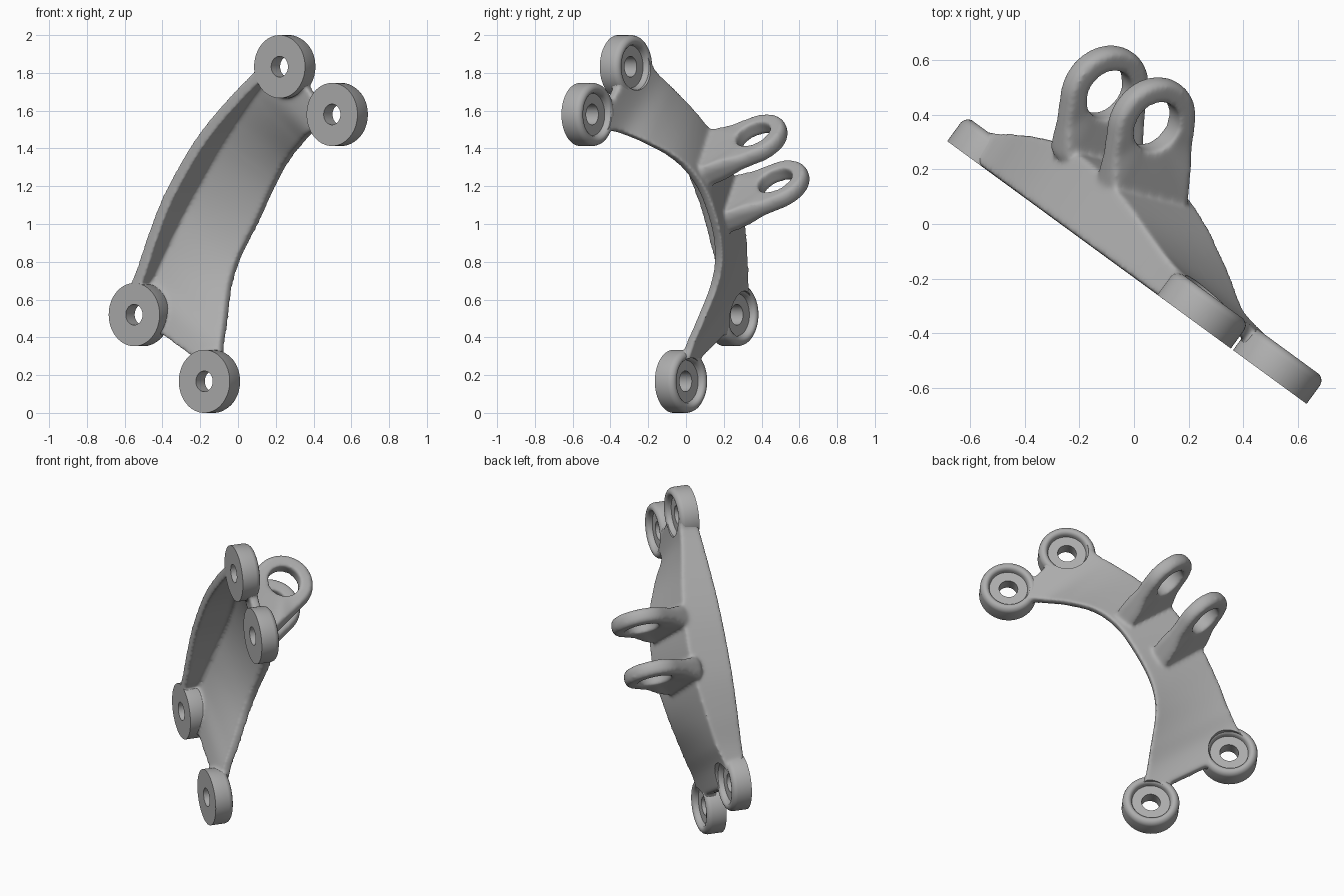
import bpy, bmesh, math
from mathutils import Vector

if "Cube" in bpy.data.objects:
    bpy.data.objects.remove(bpy.data.objects["Cube"])

# Mounting plane frame: u along the plane, v up, w out of its back
ALONG = Vector((0.807, -0.59, 0))
UP = Vector((0, 0, 1))
OUT = Vector((0.59, 0.807, 0))


def place(u, v, w):
    return ALONG * u + UP * v + OUT * (w - 0.159)


metal = bpy.data.materials.new("grey_metal")
metal.use_nodes = True
grey = (0.42, 0.42, 0.42, 1)
metal.diffuse_color = grey
metal.node_tree.nodes["Principled BSDF"].inputs["Base Color"].default_value = grey


def finish(name, bm):
    bmesh.ops.recalc_face_normals(bm, faces=bm.faces)
    mesh = bpy.data.meshes.new(name)
    bm.to_mesh(mesh)
    bm.free()
    mesh.materials.append(metal)
    ob = bpy.data.objects.new(name, mesh)
    bpy.context.collection.objects.link(ob)
    return ob


def select(*obs):
    bpy.ops.object.select_all(action="DESELECT")
    for ob in obs:
        ob.select_set(True)
    bpy.context.view_layer.objects.active = obs[0]


def loft(bm, rings, closed=False):
    """Skin rings of points; cap both ends, or close the loop of rings."""
    loops = [[bm.verts.new(p) for p in ring] for ring in rings]
    n = len(loops[0])
    pairs = list(zip(loops, loops[1:]))
    if closed:
        pairs.append((loops[-1], loops[0]))
    else:
        bm.faces.new(loops[0])
        bm.faces.new(loops[-1])
    for a, b in pairs:
        for i in range(n):
            j = (i + 1) % n
            bm.faces.new((a[i], a[j], b[j], b[i]))


def turned(u, v, profile, steps=64):
    """Rings of a (radius, w) profile turned about a bolt axis."""
    angles = [math.tau * i / steps for i in range(steps)]
    return [[place(u + r * math.cos(a), v + r * math.sin(a), w) for a in angles]
            for r, w in profile]


def spline(p0, p1, p2, p3, t):
    return [0.5 * (2 * b + (c - a) * t + (2 * a - 5 * b + 4 * c - d) * t * t
                   + (3 * b - a - 3 * c + d) * t ** 3)
            for a, b, c, d in zip(p0, p1, p2, p3)]


BOSSES = {"upper_inner_boss": (.389, 1.833), "upper_outer_boss": (.733, 1.58),
          "lower_outer_boss": (-.565, .52), "lower_inner_boss": (-.105, .167)}

# Arched shell: rim u, rim v, ridge height, free edge u, v, height
STATIONS = [
    (-.66, .55, .11, -.06, .20, .05),
    (-.60, .67, .13, -.075, .34, .09),
    (-.55, .77, .165, -.095, .48, .15),
    (-.485, .93, .20, -.12, .68, .23),
    (-.395, 1.12, .235, -.09, .84, .28),
    (-.295, 1.28, .245, 0, 1.02, .31),
    (-.185, 1.43, .235, .11, 1.20, .30),
    (-.055, 1.57, .205, .24, 1.335, .25),
    (.10, 1.71, .155, .40, 1.43, .16),
    (.21, 1.80, .125, .53, 1.485, .08),
    (.34, 1.93, .11, .71, 1.51, .05),
]
WALL = 0.057


def section(ru, rv, ridge, eu, ev, edge):
    across = Vector((eu - ru, ev - rv))
    width = across.length
    across.normalize()
    outline = [(0, 0), (-.01, ridge), (width, edge + WALL), (width, edge),
               (WALL, ridge - WALL + .005), (WALL + .01, 0)]
    return [place(ru + across.x * q, rv + across.y * q, w) for q, w in outline]


rings = []
last = len(STATIONS) - 1
for k in range(last):
    knots = [STATIONS[min(max(k + o, 0), last)] for o in (-1, 0, 1, 2)]
    rings += [section(*spline(*knots, t / 8)) for t in range(8)]
rings.append(section(*STATIONS[-1]))
bm = bmesh.new()
loft(bm, rings)
# Cores inside the bosses, so the shell blends into them
for u, v in BOSSES.values():
    loft(bm, turned(u, v, [(.163, .004), (.163, .106)]))
bmesh.ops.triangulate(bm, faces=bm.faces)
body = finish("bracket_body", bm)

# Pair of leaning lugs with pin holes
AXIS = (ALONG * .64 + UP * .77).normalized()
SIDE = ALONG * .77 - UP * .64
LEAN = math.radians(35)
REACH = OUT * math.cos(LEAN) - SIDE * math.sin(LEAN)
BREADTH = SIDE * math.cos(LEAN) + OUT * math.sin(LEAN)
HOLE, RADIUS, STEM, SLANT = .096, .177, .295, .3
HALF, FOOT = .045, .068


def lug(name, centre):
    steps = 96
    hole, outer = [], []
    for i in range(steps):
        a = math.tau * (i + .5) / steps
        c, s = math.cos(a), math.sin(a)
        hole.append((HOLE * c, HOLE * s))
        # Lower half reaches down to a slanted foot
        k = RADIUS
        if s < 0:
            k = RADIUS / max(abs(c), 1e-6)
            drop = -s - SLANT * c
            if drop > 1e-3:
                k = min(k, STEM / drop)
        outer.append((c * k, s * k))

    def ring(loop, side, scale=1, flat=1):
        points = []
        for x, y in loop:
            # Plate thickens gradually towards the foot
            half = HALF + (FOOT - HALF) * min(max(-y - .12, 0) / .12, 1)
            points.append(centre + BREADTH * x * scale + REACH * y * scale
                          + AXIS * side * half * flat)
        return points

    bm = bmesh.new()
    loft(bm, [ring(hole, -1), ring(outer, -1, .92), ring(outer, -1, 1, .45),
              ring(outer, 1, 1, .45), ring(outer, 1, .92), ring(hole, 1)], closed=True)
    bmesh.ops.triangulate(bm, faces=bm.faces)
    return finish(name, bm)


lugs = [lug("upper_lug", place(-.166, 1.446, .495)),
        lug("lower_lug", place(-.374, 1.202, .487))]

# Fuse shell and lugs with soft fillets
select(body, *lugs)
bpy.ops.object.join()
fuse = body.modifiers.new("fuse", "REMESH")
fuse.mode = "VOXEL"
fuse.voxel_size = 0.0095
soften = body.modifiers.new("soften", "SMOOTH")
soften.factor = 0.5
soften.iterations = 18
for name in ("fuse", "soften"):
    bpy.ops.object.modifier_apply(modifier=name)

# Bolt bosses with a through hole and a recessed back
PROFILE = [(.055, 0), (.167, 0), (.167, .085), (.162, .1), (.152, .11), (.14, .115),
           (.128, .113), (.119, .105), (.115, .095), (.112, .08), (.055, .08)]
cut = bmesh.new()
for name, (u, v) in BOSSES.items():
    bm = bmesh.new()
    loft(bm, turned(u, v, PROFILE), closed=True)
    boss = finish(name, bm)
    select(boss)
    bpy.ops.object.shade_smooth_by_angle(angle=math.radians(35))
    loft(cut, turned(u, v, [(.125, -.1), (.125, .3)]))

# Clear the bolt holes through the shell
cutter = finish("bolt_cutter", cut)
cutter.hide_render = True
select(body)
clear = body.modifiers.new("bolt_holes", "BOOLEAN")
clear.operation = "DIFFERENCE"
clear.object = cutter
bpy.ops.object.modifier_apply(modifier="bolt_holes")
bpy.data.objects.remove(cutter)
bpy.ops.object.shade_smooth_by_angle(angle=math.radians(60))
